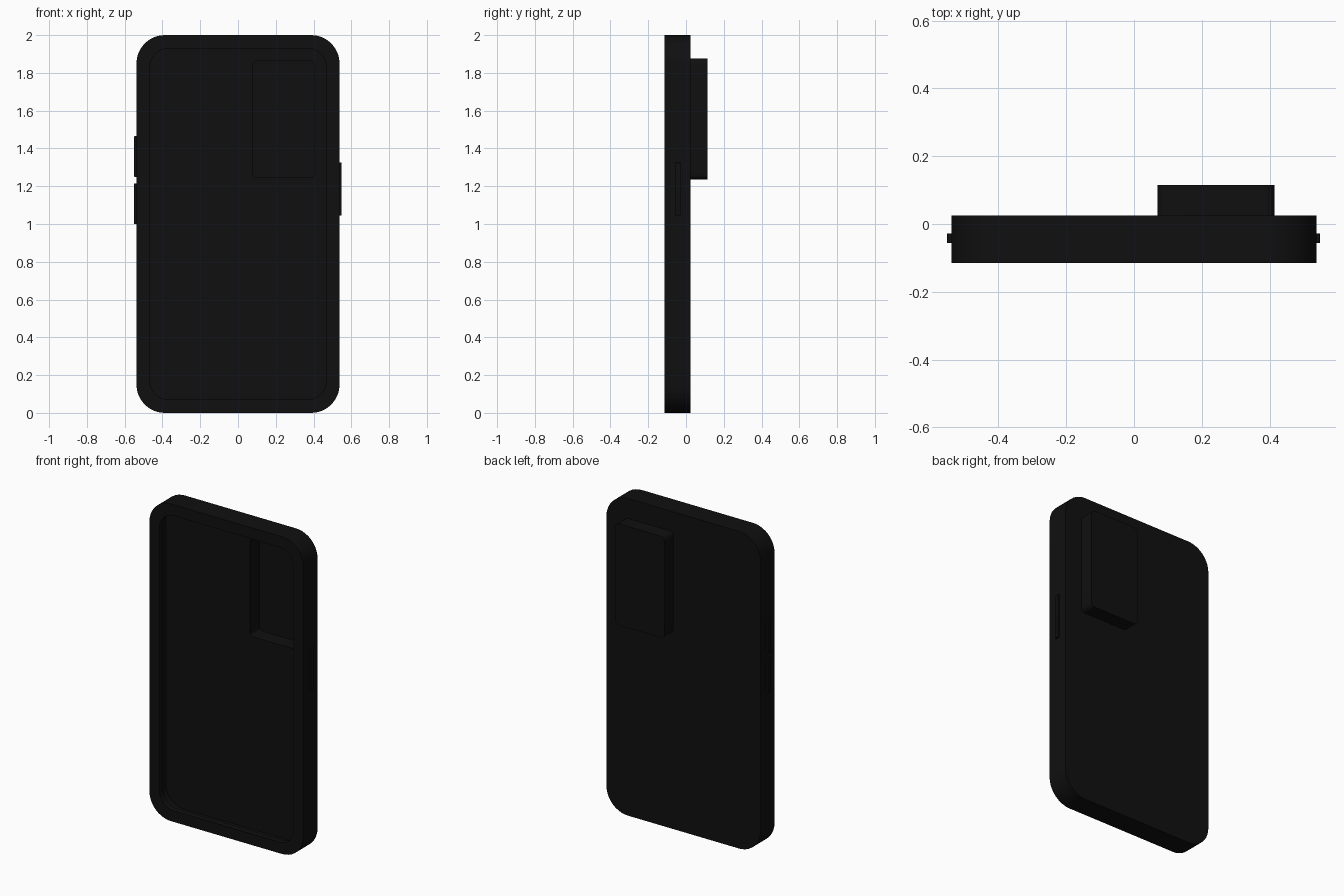
import bpy
import bmesh
from math import sin, cos, pi

default = bpy.data.objects.get("Cube")
if default:
    bpy.data.objects.remove(default, do_unlink=True)

# Single rubber colour
rubber = bpy.data.materials.new("black_rubber")
rubber.use_nodes = True
color = (0.005, 0.005, 0.005, 1)
rubber.diffuse_color = color
rubber.node_tree.nodes["Principled BSDF"].inputs["Base Color"].default_value = color


def slab(name, x, z, width, height, radius, y0, y1, steps=10):
    """Rounded rectangle facing front, extruded from y0 to y1."""
    bm = bmesh.new()
    ring = []
    for corner, (sx, sz) in enumerate([(1, 1), (-1, 1), (-1, -1), (1, -1)]):
        for i in range(steps + 1):
            a = (corner + i / steps) * pi / 2
            ring.append(bm.verts.new((
                x + sx * (width / 2 - radius) + radius * cos(a), y0,
                z + sz * (height / 2 - radius) + radius * sin(a))))
    face = bm.faces.new(ring)
    extruded = bmesh.ops.extrude_face_region(bm, geom=[face])["geom"]
    for v in extruded:
        if isinstance(v, bmesh.types.BMVert):
            v.co.y = y1
    bmesh.ops.recalc_face_normals(bm, faces=bm.faces)
    mesh = bpy.data.meshes.new(name)
    bm.to_mesh(mesh)
    bm.free()
    mesh.materials.append(rubber)
    obj = bpy.data.objects.new(name, mesh)
    bpy.context.collection.objects.link(obj)
    return obj


def activate(obj):
    bpy.ops.object.select_all(action='DESELECT')
    obj.select_set(True)
    bpy.context.view_layer.objects.active = obj


def carve(obj, cutter):
    activate(obj)
    mod = obj.modifiers.new("carve", 'BOOLEAN')
    mod.operation = 'DIFFERENCE'
    mod.solver = 'EXACT'
    mod.object = cutter
    bpy.ops.object.modifier_apply(modifier=mod.name)


# Main tray and the raised camera housing on its back
shell = slab("case_shell", 0, 1, 1.075, 2, 0.15, -0.115, 0.025)
bump = slab("camera_housing", 0.242, 1.555, 0.345, 0.64, 0.03, 0.012, 0.115, 6)

# Phone pocket, narrower front opening and hollow housing
pocket = slab("pocket_cutter", 0, 1, 1.015, 1.94, 0.12, -0.08, 0.008)
opening = slab("opening_cutter", 0, 1, 0.935, 1.86, 0.10, -0.2, -0.05)
hollow = slab("housing_cutter", 0.242, 1.555, 0.325, 0.62, 0.022, -0.03, 0.103, 6)
carve(shell, pocket)
carve(shell, opening)
carve(shell, hollow)
carve(bump, hollow)
for cutter in (pocket, opening, hollow):
    bpy.data.objects.remove(cutter, do_unlink=True)

# Side buttons: two on the right edge, one on the left edge
parts = [shell, bump]
for name, x, low, high in [("volume_up_button", -0.539, 1.25, 1.465),
                           ("volume_down_button", -0.539, 1.0, 1.215),
                           ("power_button", 0.536, 1.045, 1.325)]:
    parts.append(slab(name, x, (low + high) / 2, 0.024, high - low, 0.003,
                      -0.056, -0.028, 2))

for part in parts:
    activate(part)
    bpy.ops.object.shade_smooth_by_angle(angle=pi / 6)
